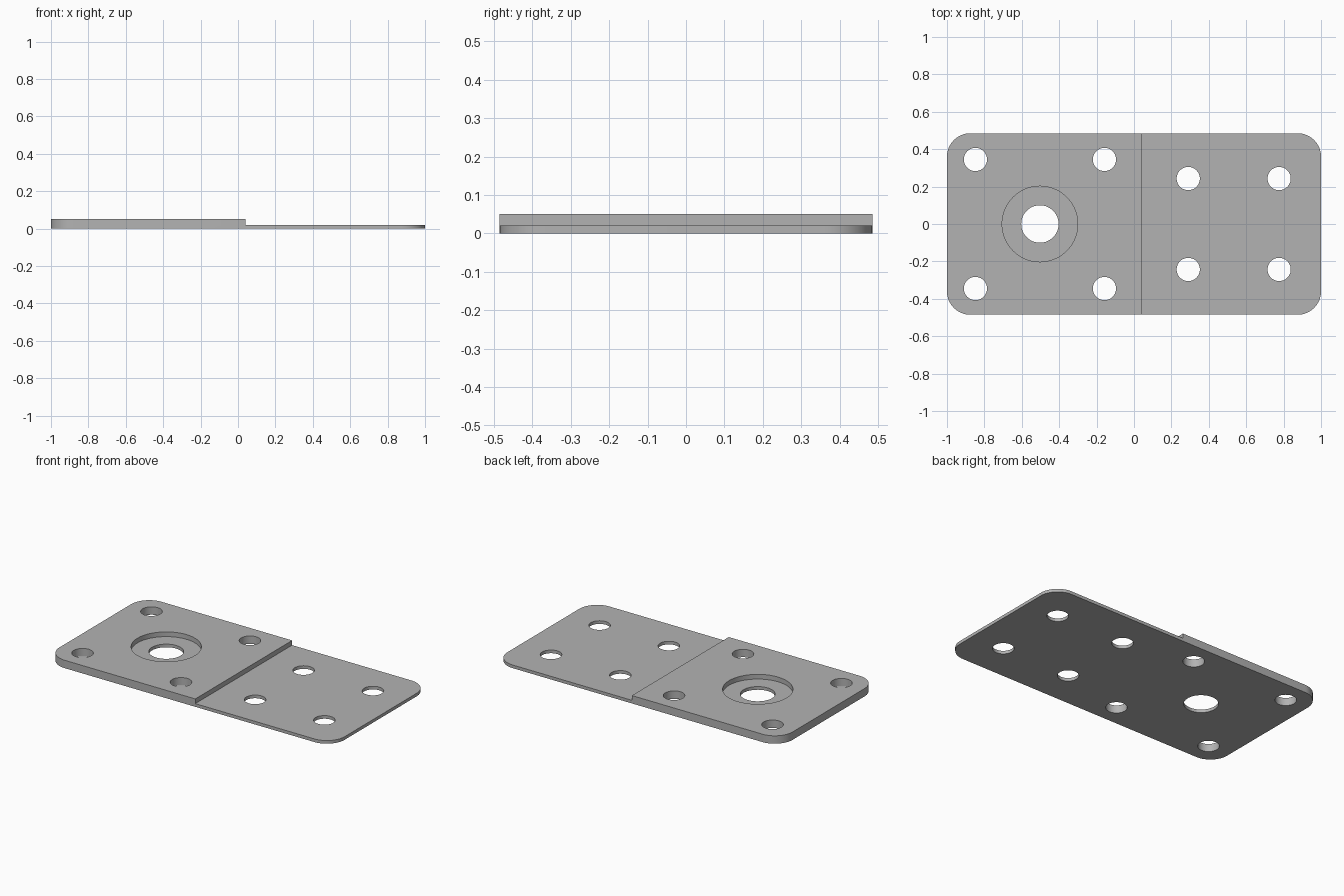
import bpy, bmesh, math

if "Cube" in bpy.data.objects:
    bpy.data.objects.remove(bpy.data.objects["Cube"], do_unlink=True)

HALF_X, HALF_Y, CORNER = 1.0, 0.485, 0.125
THICK, THIN, STEP_X = 0.05, 0.02, 0.04
BORE_X = -0.503

steel = bpy.data.materials.new("plain grey steel")
steel.use_nodes = True
grey = (0.45, 0.45, 0.45, 1)
steel.diffuse_color = grey
steel.node_tree.nodes["Principled BSDF"].inputs["Base Color"].default_value = grey


def add_prism(name, outline, z0, z1):
    """Extrude a closed outline from z0 to z1."""
    bm = bmesh.new()
    base = bm.faces.new([bm.verts.new((x, y, z0)) for x, y in outline])
    top = bmesh.ops.extrude_face_region(bm, geom=[base])["geom"]
    bmesh.ops.translate(bm, vec=(0, 0, z1 - z0),
                        verts=[v for v in top if isinstance(v, bmesh.types.BMVert)])
    bmesh.ops.recalc_face_normals(bm, faces=bm.faces)
    mesh = bpy.data.meshes.new(name)
    bm.to_mesh(mesh)
    bm.free()
    mesh.materials.append(steel)
    obj = bpy.data.objects.new(name, mesh)
    bpy.context.collection.objects.link(obj)
    return obj


def arc(cx, cy, r, start, sweep, steps):
    return [(cx + r * math.cos(start + sweep * i / steps),
             cy + r * math.sin(start + sweep * i / steps)) for i in range(steps + 1)]


def circle(cx, cy, r, steps=64):
    return arc(cx, cy, r, 0, math.tau, steps)[:-1]


# Plate blank with rounded corners
outline = []
for i, (sx, sy) in enumerate([(1, 1), (-1, 1), (-1, -1), (1, -1)]):
    outline += arc(sx * (HALF_X - CORNER), sy * (HALF_Y - CORNER), CORNER,
                   i * math.pi / 2, math.pi / 2, 16)
plate = add_prism("mounting_plate", outline, 0, THICK)

# Step down to the thin half, then the round recess and its bore
cutters = [
    add_prism("step_cutter", [(STEP_X, -1), (2, -1), (2, 1), (STEP_X, 1)], THIN, 1),
    add_prism("recess_cutter", circle(BORE_X, 0, 0.202, 96), THIN, 1),
    add_prism("bore_cutter", circle(BORE_X, 0, 0.1), -1, 1),
]

# Bolt holes: a square of four on each half
for cx, dx, dy in [(BORE_X, 0.345, 0.345), (0.533, 0.243, 0.243)]:
    for sx in (-1, 1):
        for sy in (-1, 1):
            cutters.append(add_prism("bolt_hole_cutter",
                                     circle(cx + sx * dx, sy * dy, 0.062), -1, 1))

# Cut everything out of the plate
bpy.ops.object.select_all(action="DESELECT")
bpy.context.view_layer.objects.active = plate
plate.select_set(True)
for cutter in cutters:
    cutter.hide_render = True
    mod = plate.modifiers.new("cut", "BOOLEAN")
    mod.operation = "DIFFERENCE"
    mod.solver = "EXACT"
    mod.object = cutter
    bpy.ops.object.modifier_apply(modifier=mod.name)
for cutter in cutters:
    bpy.data.objects.remove(cutter, do_unlink=True)

bpy.ops.object.shade_smooth_by_angle(angle=math.radians(30))
